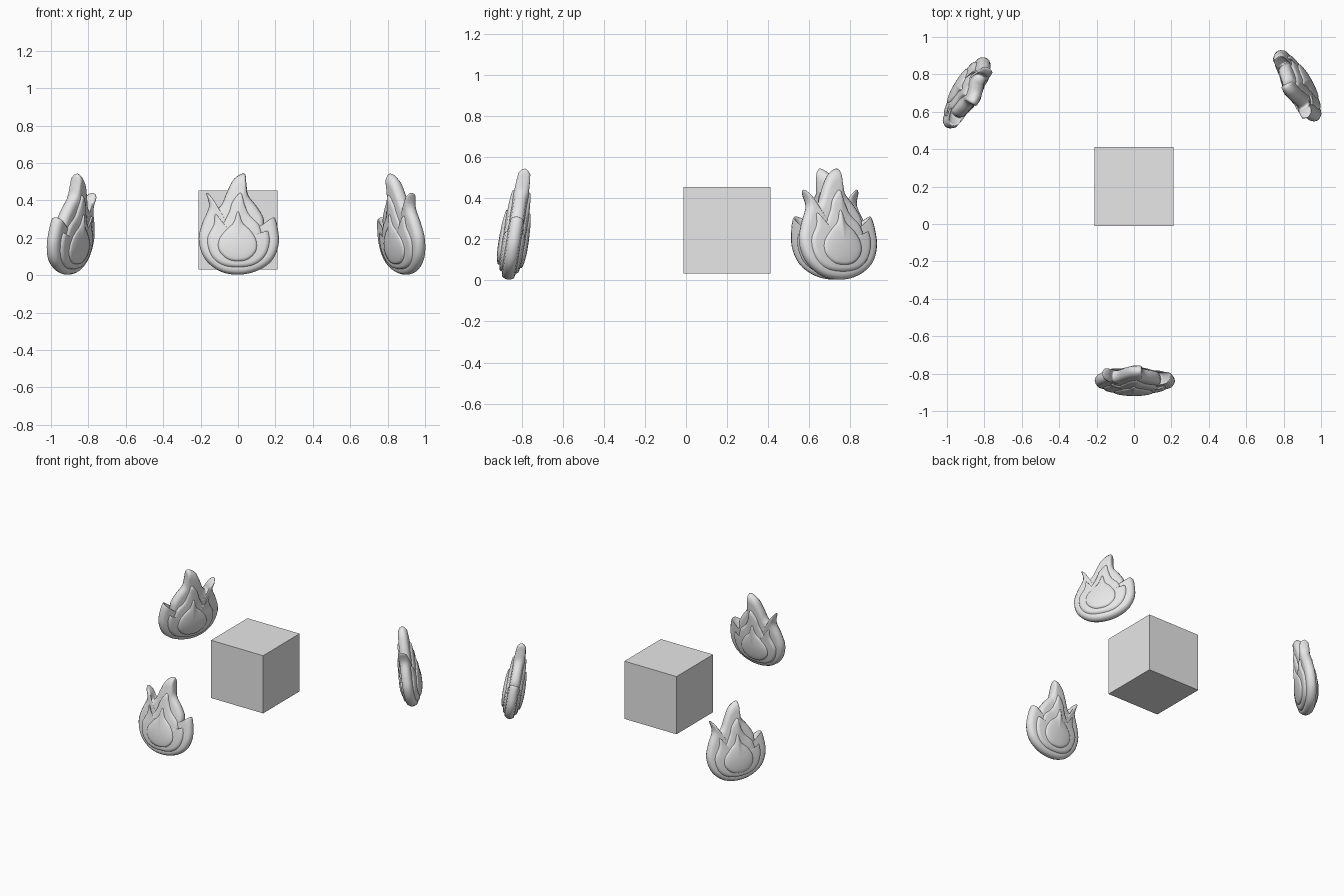
import bpy, bmesh, math
from mathutils import Vector, Matrix

cube = bpy.data.objects.get("Cube")
if cube:
    bpy.data.objects.remove(cube, do_unlink=True)

grey = bpy.data.materials.new("plain grey")
grey.use_nodes = True
grey.diffuse_color = (0.8, 0.8, 0.8, 1)
grey.node_tree.nodes["Principled BSDF"].inputs["Base Color"].default_value = (0.8, 0.8, 0.8, 1)

# Outlines as (x, z), counter-clockwise from the bottom
OUTER = [(0, 0), (.1, .02), (.18, .075), (.217, .16), (.213, .25), (.195, .31),
         (.175, .285), (.145, .25), (.135, .31), (.1, .37), (.055, .43), (.045, .49),
         (.035, .547), (-.02, .52), (-.058, .45), (-.085, .385), (-.115, .36),
         (-.135, .41), (-.17, .443), (-.155, .37), (-.19, .28), (-.21, .19),
         (-.18, .09), (-.1, .02)]
MIDDLE = [(0, .03), (.09, .045), (.15, .095), (.175, .17), (.165, .235), (.14, .205),
          (.115, .27), (.06, .33), (.035, .39), (.015, .45), (-.03, .4), (-.05, .34),
          (-.09, .275), (-.125, .33), (-.135, .27), (-.17, .19), (-.15, .1), (-.09, .045)]
INNER = [(0, .06), (.06, .073), (.102, .12), (.102, .18), (.07, .235), (.025, .28),
         (0, .345), (-.025, .28), (-.07, .235), (-.108, .18), (-.106, .12), (-.06, .073)]


def smooth_outline(points, steps=5):
    """Closed Catmull-Rom curve through the points."""
    n, out = len(points), []
    for i in range(n):
        a, b, c, d = (Vector(points[(i + k) % n]) for k in (-1, 0, 1, 2))
        for s in range(steps):
            t = s / steps
            out.append(0.5 * (2 * b + (c - a) * t + (2 * a - 5 * b + 4 * c - d) * t * t
                              + (3 * b - a - 3 * c + d) * t ** 3))
    return out


def add_layer(bm, points, rim, height):
    """Pillow with a rounded rim, domed on both sides."""
    outline = smooth_outline(points)
    centre = Vector((0, .17))
    scales = (.25, .5, .7, .84, .93, .98)
    profile = [(s, rim + (height - rim) * math.sqrt(1 - s * s)) for s in scales[:-1]]
    profile.append((scales[-1], rim * .7))
    profile = profile + [(1, 0)] + [(s, -h) for s, h in reversed(profile)]
    rings = []
    for s, h in profile:
        flat = [centre + (p - centre) * s for p in outline]
        rings.append([bm.verts.new((p.x, -h, p.y)) for p in flat])
    n = len(outline)
    for lower, upper in zip(rings, rings[1:]):
        for i in range(n):
            j = (i + 1) % n
            bm.faces.new((lower[i], upper[i], upper[j], lower[j]))
    for ring, side in ((rings[0], -1), (rings[-1], 1)):
        tip = bm.verts.new((centre.x, side * height, centre.y))
        for i in range(n):
            bm.faces.new((ring[i], ring[(i + 1) % n], tip))
    bmesh.ops.recalc_face_normals(bm, faces=bm.faces)


def add_object(name, bm, smooth):
    mesh = bpy.data.meshes.new(name)
    bm.to_mesh(mesh)
    bm.free()
    mesh.materials.append(grey)
    for face in mesh.polygons:
        face.use_smooth = smooth
    obj = bpy.data.objects.new(name, mesh)
    bpy.context.collection.objects.link(obj)
    return obj


# Central block
bm = bmesh.new()
bmesh.ops.create_cube(bm, size=.422)
add_object("central_block", bm, False).location = (0, .2, .243)

# Three layered flames around the block, each leaning inwards
layers = (("outer", OUTER, .022, .042), ("middle", MIDDLE, .038, .058),
          ("inner", INNER, .052, .073))
places = (("front", (0, -.868), 0), ("left", (.902, .75), 120), ("right", (-.918, .72), -120))
for side, (x, y), turn in places:
    for layer, points, rim, height in layers:
        bm = bmesh.new()
        add_layer(bm, points, rim, height)
        flame = add_object(f"{side}_flame_{layer}", bm, True)
        flame.matrix_world = (Matrix.Translation((x, y, .003))
                              @ Matrix.Rotation(math.radians(turn), 4, "Z")
                              @ Matrix.Rotation(math.radians(-9), 4, "X"))
